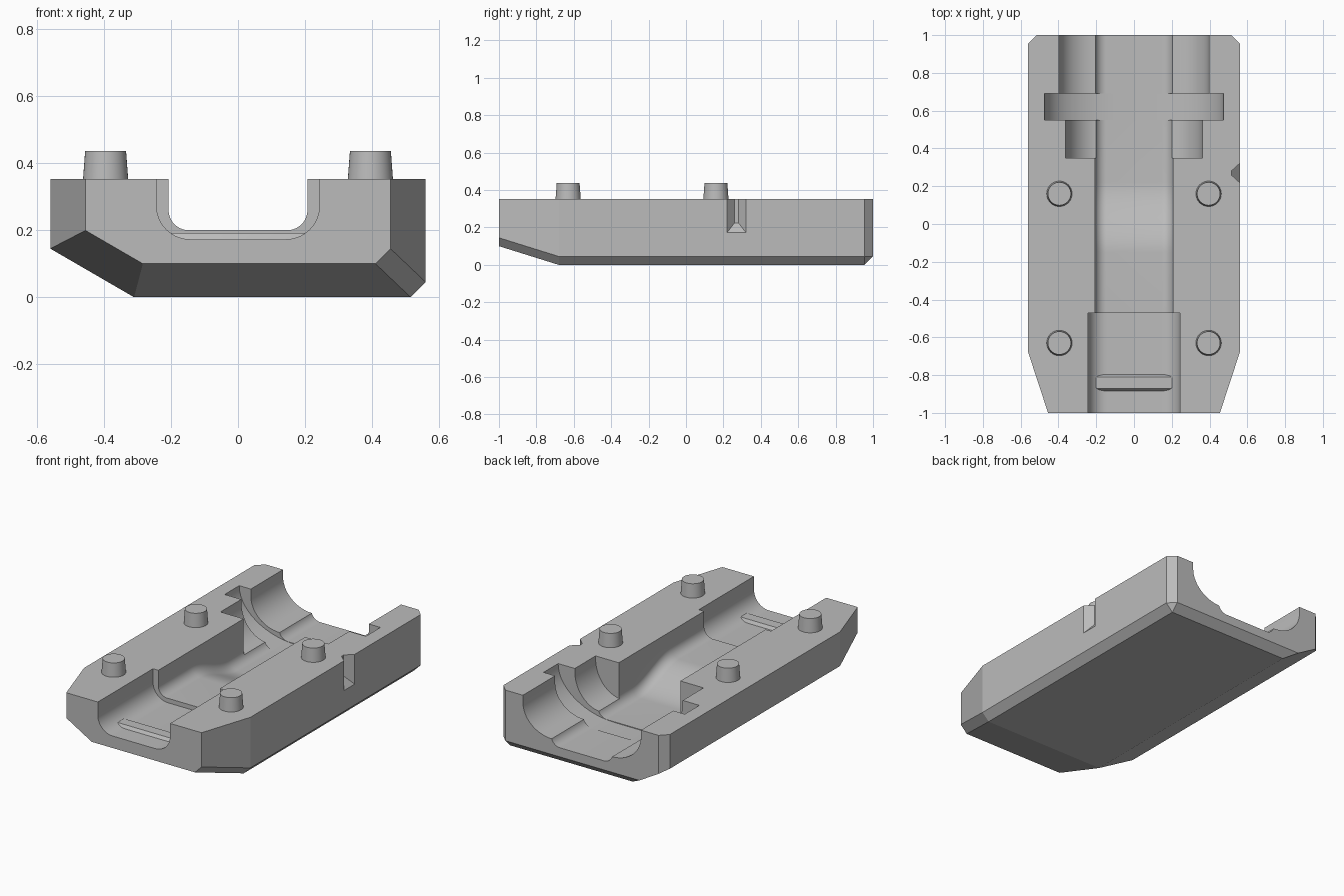
import bpy, bmesh, math
from mathutils import Vector

if "Cube" in bpy.data.objects:
    bpy.data.objects.remove(bpy.data.objects["Cube"])

gray = bpy.data.materials.new("plain gray")
gray.use_nodes = True
gray.diffuse_color = (0.5, 0.5, 0.5, 1)
gray.node_tree.nodes["Principled BSDF"].inputs["Base Color"].default_value = (0.5, 0.5, 0.5, 1)

TOP = 0.353


def finish(bm, name):
    bmesh.ops.recalc_face_normals(bm, faces=bm.faces)
    mesh = bpy.data.meshes.new(name)
    bm.to_mesh(mesh)
    bm.free()
    mesh.materials.append(gray)
    obj = bpy.data.objects.new(name, mesh)
    bpy.context.collection.objects.link(obj)
    return obj


def smooth(obj):
    bpy.ops.object.select_all(action='DESELECT')
    obj.select_set(True)
    bpy.context.view_layer.objects.active = obj
    bpy.ops.object.shade_smooth_by_angle(angle=math.radians(14))


def slice_off(bm, co, no):
    """Cut away everything on the outer side of a plane and cap it."""
    geom = bm.verts[:] + bm.edges[:] + bm.faces[:]
    cut = bmesh.ops.bisect_plane(bm, geom=geom, plane_co=co, plane_no=Vector(no).normalized(),
                                 clear_outer=True)["geom_cut"]
    edges = [e for e in cut if isinstance(e, bmesh.types.BMEdge)]
    bmesh.ops.holes_fill(bm, edges=edges, sides=0)


def trough(hw, floor, rx, rz, n=14):
    """Cross-section of an open-topped trough with rounded lower corners."""
    half = [(hw, 0.5)]
    for i in range(n + 1):
        a = math.pi / 2 * i / n
        half.append((hw - rx + rx * math.cos(a), floor + rz - rz * math.sin(a)))
    return half + [(-x, z) for x, z in reversed(half)]


def loft(name, stations):
    """Join equal cross-sections placed along y."""
    bm = bmesh.new()
    rings = [[bm.verts.new((x, y, z)) for x, z in sec] for y, sec in stations]
    for a, b in zip(rings, rings[1:]):
        for i in range(len(a)):
            j = (i + 1) % len(a)
            bm.faces.new((a[i], a[j], b[j], b[i]))
    bm.faces.new(rings[0])
    bm.faces.new(rings[-1])
    return finish(bm, name)


def hull(name, points):
    bm = bmesh.new()
    for p in points:
        bm.verts.new(p)
    bmesh.ops.convex_hull(bm, input=bm.verts)
    bmesh.ops.dissolve_limit(bm, angle_limit=0.01, verts=bm.verts, edges=bm.edges)
    return finish(bm, name)


# Body block: a box trimmed by its chamfer planes
bm = bmesh.new()
bmesh.ops.create_cube(bm, size=1)
for v in bm.verts:
    v.co = (v.co.x * 1.12, v.co.y * 2, (v.co.z + 0.5) * TOP)
for s in (1, -1):
    slice_off(bm, (s * 0.56, -0.68, 0), (s * 0.32, -0.105, 0))
    slice_off(bm, (s * 0.56, 0.955, 0), (s, 1, 0))
for co, no in [
    ((0, -0.68, 0), (0, -0.1, -0.32)),
    ((0, 0.955, 0), (0, 1, -1)),
    ((-0.31, 0, 0), (-0.58, 0, -1)),
    ((-0.31, -0.68, 0), (-0.58, -0.36, -1)),
    ((0.515, 0, 0), (1, 0, -1)),
    ((0.515, -0.68, 0), (1, -0.64, -1)),
    ((0.56, 0.955, 0.045), (1, 1, -1)),
]:
    slice_off(bm, co, no)
body = finish(bm, "body")

# Central channel whose floor eases down towards the back
stations = [(-0.5, trough(0.207, 0.2, 0.06, 0.06))]
for i in range(17):
    t = i / 16
    floor = 0.2 - 0.1 * t * t * (3 - 2 * t)
    stations.append((-0.15 + 0.37 * t, trough(0.207, floor, 0.06, 0.06)))
stations.append((1.1, trough(0.207, 0.1, 0.06, 0.06)))


def straight(name, y0, y1, *shape):
    return loft(name, [(y0, trough(*shape)), (y1, trough(*shape))])


cutters = [
    loft("channel_cutter", stations),
    straight("front_recess_cutter", -1.1, -0.47, 0.243, 0.173, 0.1, 0.1),
    straight("rear_bore_cutter", 0.65, 1.1, 0.397, 0.14, 0.195, 0.17),
    straight("flange_groove_cutter", 0.55, 0.69, 0.475, 0.096, 0.38, 0.257),
    straight("pocket_cutter", 0.35, 0.6, 0.363, 0.135, 0.18, 0.2),
]

# Tapered notch in the left side
notch = [(x, 0.27 + s * w, z) for s in (1, -1)
         for x, w, zb in ((0.515, 0.01, 0.225), (0.57, 0.06, 0.16)) for z in (zb, 0.5)]
cutters.append(hull("notch_cutter", notch))

bpy.context.view_layer.objects.active = body
for c in cutters:
    c.hide_render = True
    mod = body.modifiers.new(c.name, 'BOOLEAN')
    mod.operation = 'DIFFERENCE'
    mod.solver = 'EXACT'
    mod.object = c
    bpy.ops.object.modifier_apply(modifier=mod.name)
    bpy.data.objects.remove(c)
smooth(body)

# Low ridge across the front recess, with rounded ends
ridge = []
for s in (1, -1):
    for i in range(9):
        a = math.pi * (i / 8 - 0.5)
        for r, z in ((0.05, 0.165), (0.031, 0.191)):
            ridge.append((s * (0.19 + 0.024 * math.cos(a)), -0.84 + r * math.sin(a), z))
smooth(hull("retaining_ridge", ridge))

# Tapered alignment pegs
for side, x in (("left", 0.395), ("right", -0.395)):
    for end, y in (("front", -0.63), ("rear", 0.16)):
        bm = bmesh.new()
        bmesh.ops.create_cone(bm, cap_ends=True, segments=40, radius1=0.068, radius2=0.061, depth=0.094)
        bmesh.ops.translate(bm, verts=bm.verts, vec=(x, y, 0.39))
        smooth(finish(bm, end + "_" + side + "_peg"))
